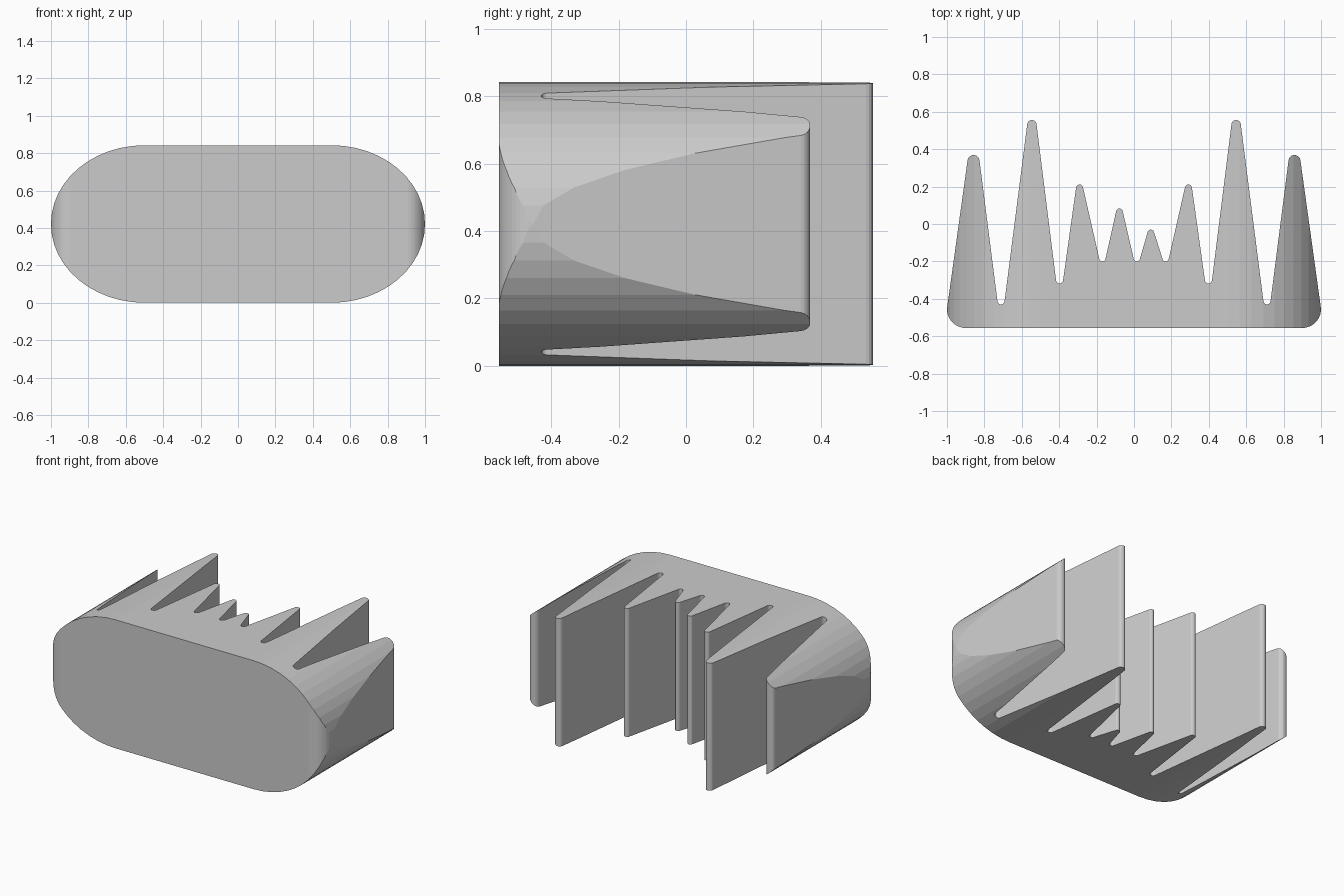
import bpy, bmesh
from math import sin, cos, pi, radians

if "Cube" in bpy.data.objects:
    bpy.data.objects.remove(bpy.data.objects["Cube"])

HALF_Y, HEIGHT = 0.556, 0.842


def prism(name, points, offset):
    """Extrude a closed 3D outline along an offset vector."""
    bm = bmesh.new()
    face = bm.faces.new([bm.verts.new(p) for p in points])
    ext = bmesh.ops.extrude_face_region(bm, geom=[face])
    verts = [g for g in ext["geom"] if isinstance(g, bmesh.types.BMVert)]
    bmesh.ops.translate(bm, vec=offset, verts=verts)
    bmesh.ops.recalc_face_normals(bm, faces=bm.faces)
    mesh = bpy.data.meshes.new(name)
    bm.to_mesh(mesh)
    bm.free()
    obj = bpy.data.objects.new(name, mesh)
    bpy.context.collection.objects.link(obj)
    return obj


# Rounded tips (+1) and valleys (-1), left to right: x, y, half width, direction
outer = [(0.858, 0.369, 0.032, 1), (0.711, -0.43, 0.019, -1),
         (0.546, 0.556, 0.025, 1), (0.398, -0.318, 0.019, -1),
         (0.291, 0.211, 0.019, 1), (0.169, -0.2, 0.017, -1)]
middle = [(-0.078, 0.083, 0.018, 1), (0.015, -0.2, 0.017, -1),
          (0.09, -0.03, 0.018, 1)]
teeth = [(-x, y, w, d) for x, y, w, d in outer] + middle + outer[::-1]

# Plan outline: zigzag comb, then the two rounded base corners
plan = []
for x, y, w, d in teeth:
    for i in range(9):
        a = radians(-82 + 164 * i / 8)
        plan.append((x + w * sin(a), y - d * w * (1 - cos(a))))
R = 0.102
for sx, start in ((1, 0), (-1, -pi / 2)):
    for i in range(13):
        a = start - pi / 2 * i / 12
        plan.append((sx * (1 - R) + R * cos(a), -HALF_Y + R + R * sin(a)))
comb = prism("comb_body", [(x, y, -0.1) for x, y in plan], (0, 0, HEIGHT + 0.2))

# Front outline: flat top and bottom with half-ellipse ends
front = []
for side in (0, 1):
    for i in range(25):
        a = -pi / 2 + pi * i / 24 + side * pi
        front.append(((-0.5 if side else 0.5) + 0.5 * cos(a),
                      HEIGHT / 2 * (1 + sin(a))))
cutter = prism("outline_cutter", [(x, -1, z) for x, z in front], (0, 2, 0))
cutter.hide_render = True

# Keep only the volume shared by both outlines
mod = comb.modifiers.new("outline", 'BOOLEAN')
mod.operation = 'INTERSECT'
mod.solver = 'EXACT'
mod.object = cutter
bpy.context.view_layer.update()
result = bpy.data.meshes.new_from_object(
    comb.evaluated_get(bpy.context.evaluated_depsgraph_get()))
comb.modifiers.clear()
comb.data = result
bpy.data.objects.remove(cutter)
